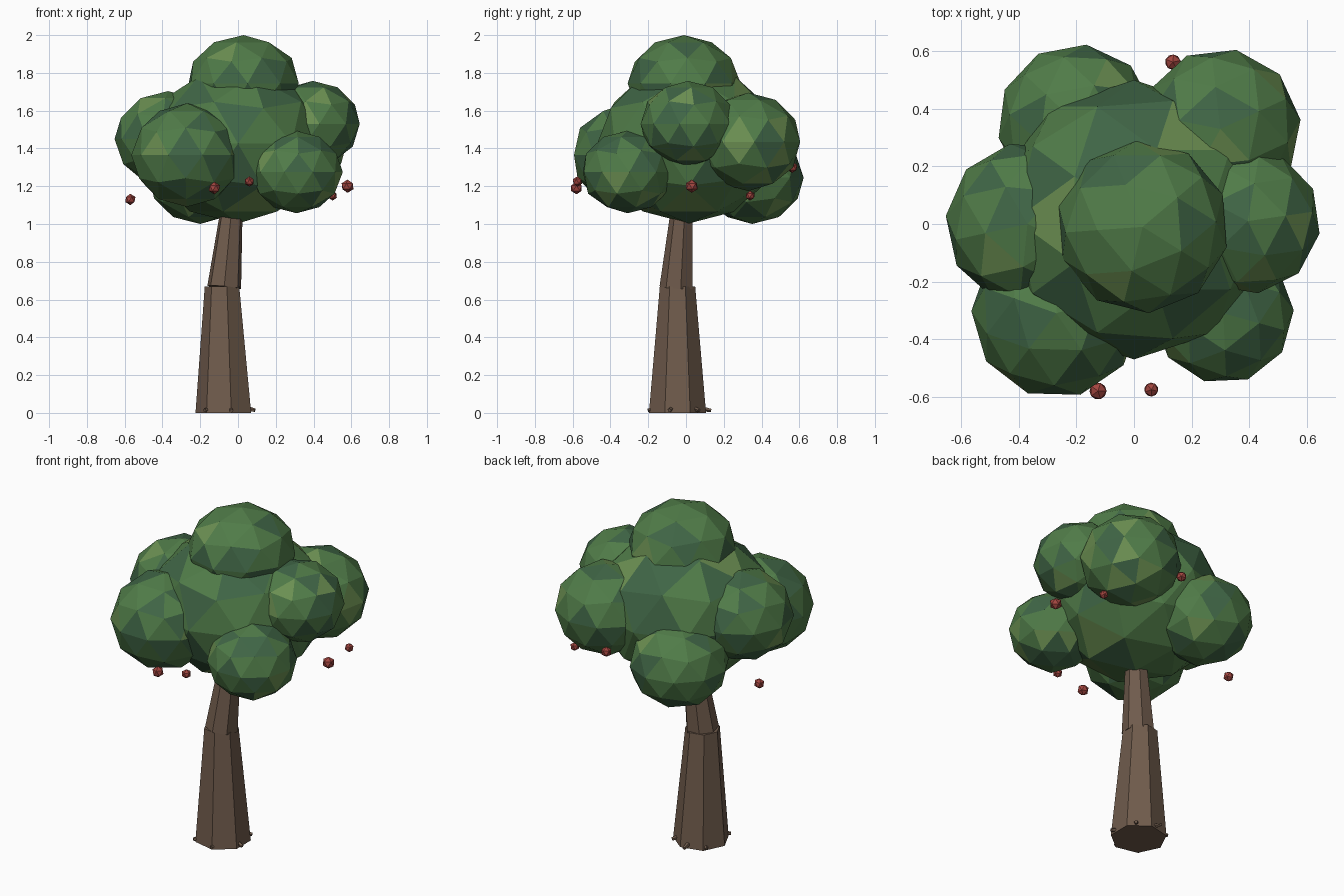
import bpy, bmesh, math, random
from mathutils import Vector, Matrix

if "Cube" in bpy.data.objects:
    bpy.data.objects.remove(bpy.data.objects["Cube"])

random.seed(4)


def material(name, rgb):
    m = bpy.data.materials.new(name)
    m.diffuse_color = (*rgb, 1)
    m.use_nodes = True
    m.node_tree.nodes["Principled BSDF"].inputs["Base Color"].default_value = m.diffuse_color
    return m


BARK = material("bark", (0.16, 0.105, 0.072))
BERRY = material("fruit_red", (0.36, 0.06, 0.05))
LEAVES = [material("leaf_mid", (0.08, 0.2, 0.065)),
          material("leaf_light", (0.15, 0.28, 0.085)),
          material("leaf_dark", (0.05, 0.13, 0.06))]


def add_object(name, bm, mats):
    mesh = bpy.data.meshes.new(name)
    bm.to_mesh(mesh)
    bm.free()
    for m in mats:
        mesh.materials.append(m)
    obj = bpy.data.objects.new(name, mesh)
    bpy.context.collection.objects.link(obj)
    return obj


def tapered(name, p0, p1, r0, r1, sides, spin=0.0):
    """Capped tapered prism running from p0 to p1."""
    p0, p1 = Vector(p0), Vector(p1)
    axis = p1 - p0
    turn = Vector((0, 0, 1)).rotation_difference(axis).to_matrix().to_4x4()
    bm = bmesh.new()
    bmesh.ops.create_cone(
        bm, cap_ends=True, segments=sides, radius1=r0, radius2=r1, depth=axis.length,
        matrix=Matrix.Translation((p0 + p1) / 2) @ turn @ Matrix.Rotation(spin, 4, "Z"))
    return add_object(name, bm, [BARK])


def ball(name, centre, radius, mats, squash=1.0, level=2, spin=0.0):
    """Faceted ball, optionally flattened, with random face shades."""
    bm = bmesh.new()
    bmesh.ops.create_icosphere(
        bm, subdivisions=level, radius=radius,
        matrix=Matrix.Translation(centre) @ Matrix.Diagonal((1, 1, squash, 1))
        @ Matrix.Rotation(spin, 4, "Z"))
    if len(mats) > 1:
        for f in bm.faces:
            f.material_index = random.choices((0, 1, 2), (6, 1, 2))[0]
    return add_object(name, bm, mats)


# Trunk: two seven-sided sections, the upper one leaning into the crown
lower = tapered("trunk_lower", (-0.07, -0.045, 0), (-0.07, -0.045, 0.67), 0.155, 0.096, 7)
for v in lower.data.vertices:
    a = math.radians(180 + round(math.degrees(math.atan2(v.co.y + 0.045, v.co.x + 0.07)) / (360 / 7)) * 360 / 7)
    r = 0.155 if v.co.z < 0.3 else 0.096
    shift = 0 if v.co.z < 0.3 else -0.01
    v.co.x, v.co.y = -0.07 + shift + r * math.cos(a), -0.045 + r * math.sin(a)
tapered("trunk_upper", (-0.073, -0.048, 0.665), (-0.022, -0.012, 1.2), 0.092, 0.05, 7, math.pi / 7)

# Small root tips poking out at the foot of the trunk
for i, (deg, reach) in enumerate([(93, 0.178), (135, 0.16), (45, 0.162),
                                  (230, 0.165), (283, 0.16), (345, 0.165)]):
    c, s = math.cos(math.radians(deg)), math.sin(math.radians(deg))
    tapered(f"root_{i + 1}", (-0.07 + 0.09 * c, -0.045 + 0.09 * s, 0.032),
            (-0.07 + reach * c, -0.045 + reach * s, 0.013), 0.016, 0.01, 5)

# Crown: one large core with overlapping leaf clumps
clumps = [
    ("crown_core", (0.0, 0.015, 1.425), 0.485, 0.87),
    ("crown_top", (0.03, -0.01, 1.745), 0.3, 0.85),
    ("clump_right", (0.395, 0.01, 1.53), 0.253, 0.9),
    ("clump_left", (-0.37, 0.0, 1.45), 0.285, 0.89),
    ("clump_front_left", (-0.27, -0.31, 1.365), 0.295, 0.93),
    ("clump_front_right", (0.31, -0.31, 1.275), 0.245, 0.89),
    ("clump_back_right", (0.3, 0.33, 1.435), 0.28, 0.93),
    ("clump_back_left", (-0.2, 0.35, 1.245), 0.275, 0.89),
]
for i, (name, centre, radius, squash) in enumerate(clumps):
    ball(name, centre, radius, LEAVES, squash, spin=i * 0.7)

# Fruit hanging around the lower crown
fruits = [
    ((-0.125, -0.58, 1.19), 0.033), ((0.06, -0.575, 1.225), 0.027),
    ((0.58, 0.03, 1.2), 0.035), ((0.5, 0.34, 1.15), 0.026),
    ((0.135, 0.562, 1.3), 0.03), ((-0.57, 0.12, 1.13), 0.03),
]
for i, (centre, radius) in enumerate(fruits):
    ball(f"fruit_{i + 1}", centre, radius, [BERRY], level=1, spin=i)
